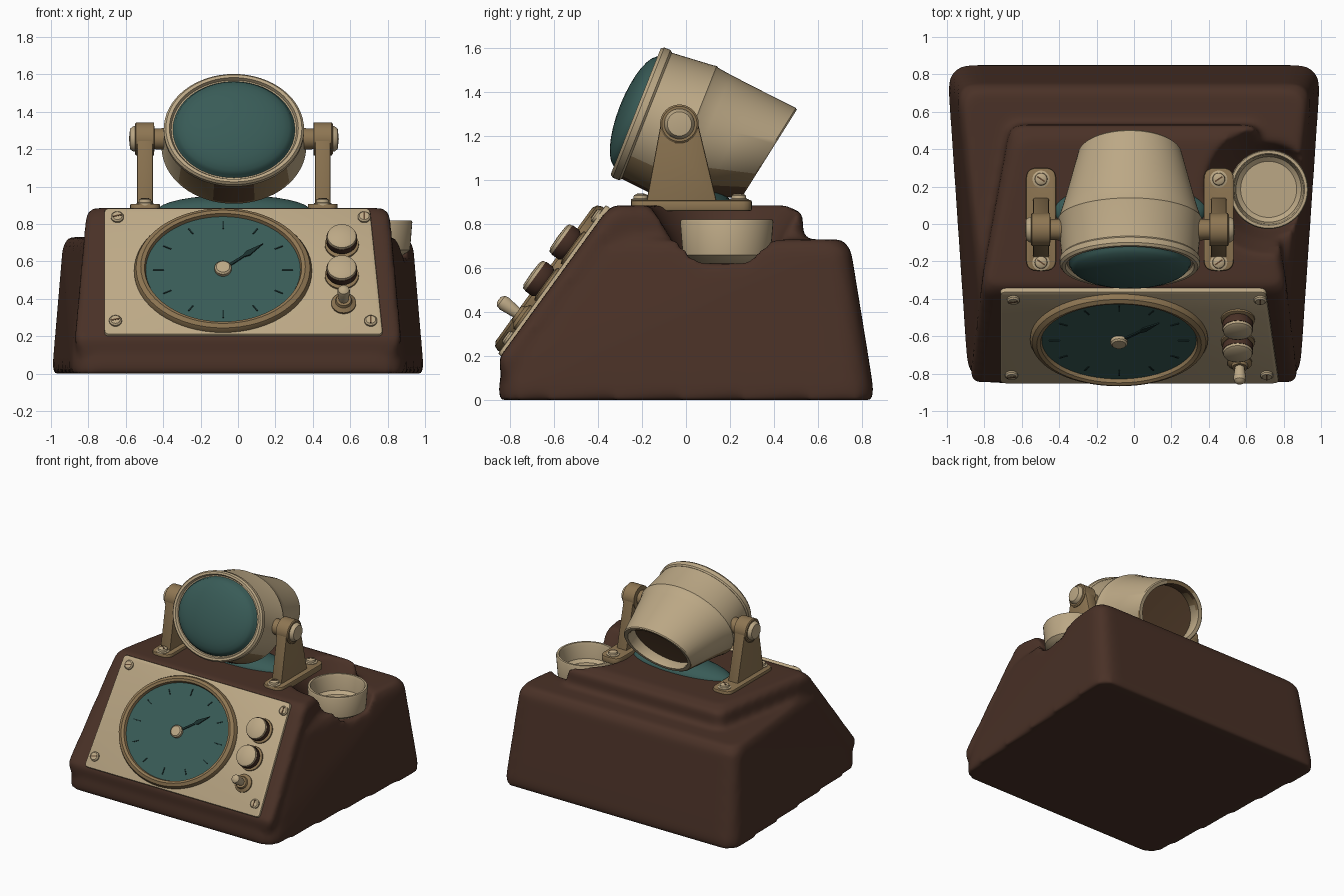
import bpy, bmesh, math
from mathutils import Vector, Matrix

if "Cube" in bpy.data.objects:
    bpy.data.objects.remove(bpy.data.objects["Cube"])


def material(name, rgb):
    m = bpy.data.materials.new(name)
    m.diffuse_color = (*rgb, 1)
    m.use_nodes = True
    m.node_tree.nodes["Principled BSDF"].inputs["Base Color"].default_value = m.diffuse_color
    return m


CREAM = material("cream", (0.50, 0.39, 0.235))
TAN = material("tan", (0.27, 0.18, 0.085))
UMBER = material("umber", (0.11, 0.06, 0.03))
BROWN = material("dark brown", (0.068, 0.031, 0.020))
TEAL = material("teal", (0.040, 0.105, 0.095))
INK = material("dark teal", (0.010, 0.028, 0.026))


def frame(o, x, y, z):
    m = Matrix((x, y, z)).transposed().to_4x4()
    m.translation = o
    return m


def finish(bm, name, M, mat, angle=35):
    bmesh.ops.transform(bm, matrix=M, verts=bm.verts)
    bmesh.ops.recalc_face_normals(bm, faces=bm.faces)
    for f in bm.faces:
        f.smooth = True
    for e in bm.edges:
        e.smooth = len(e.link_faces) == 2 and e.calc_face_angle(0) < math.radians(angle)
    me = bpy.data.meshes.new(name)
    bm.to_mesh(me)
    bm.free()
    me.materials.append(mat)
    ob = bpy.data.objects.new(name, me)
    bpy.context.collection.objects.link(ob)
    return ob


def lathe(name, prof, M, mat, segs=48, warp=None):
    """Spin (radius, height) points round local z; the ends sit on the axis."""
    bm = bmesh.new()
    rings = []
    for r, h in prof:
        n = 1 if r == 0 else segs
        rings.append([bm.verts.new((r * math.cos(a), r * math.sin(a), h))
                      for a in (2 * math.pi * i / segs for i in range(n))])
    for a, b in zip(rings, rings[1:]):
        for i in range(segs):
            j = (i + 1) % segs
            q = [a[i % len(a)], a[j % len(a)], b[j % len(b)], b[i % len(b)]]
            bm.faces.new(list(dict.fromkeys(q)))
    if warp:
        for v in bm.verts:
            warp(v.co)
    return finish(bm, name, M, mat)


def rounded(corners, r, n=5):
    out = []
    for i, c in enumerate(corners):
        c = Vector(c)
        a = Vector(corners[i - 1]) - c
        b = Vector(corners[(i + 1) % len(corners)]) - c
        p, q = c + a.normalized() * r, c + b.normalized() * r
        for k in range(n + 1):
            t = k / n
            out.append(p * (1 - t) ** 2 + c * 2 * t * (1 - t) + q * t * t)
    return out


def prism(name, pts, M, h0, h1, mat, bevel=0.0):
    bm = bmesh.new()
    f = bm.faces.new([bm.verts.new((p[0], p[1], h0)) for p in pts])
    ext = bmesh.ops.extrude_face_region(bm, geom=[f], use_keep_orig=True)["geom"]
    bmesh.ops.translate(bm, vec=(0, 0, h1 - h0), verts=[v for v in ext if isinstance(v, bmesh.types.BMVert)])
    bmesh.ops.recalc_face_normals(bm, faces=bm.faces)
    if bevel:
        es = [e for e in bm.edges if e.calc_face_angle(0) > 0.9]
        bmesh.ops.bevel(bm, geom=es, offset=bevel, segments=2, profile=0.5, affect='EDGES')
    return finish(bm, name, M, mat)


def box(name, M, sx, sy, h0, h1, mat):
    return prism(name, [(-sx, -sy), (sx, -sy), (sx, sy), (-sx, sy)], M, h0, h1, mat)


def hull(name, loops):
    """Convex hull of rounded loops (front half width, front y, back half width, back y, z, radius)."""
    bm = bmesh.new()
    for wf, yf, wb, yb, z, r in loops:
        for p in rounded([(-wf, yf), (wf, yf), (wb, yb), (-wb, yb)], r):
            bm.verts.new((p.x, p.y, z))
    res = bmesh.ops.convex_hull(bm, input=bm.verts)
    dead = {g for g in res["geom_interior"] + res["geom_unused"] if isinstance(g, bmesh.types.BMVert)}
    bmesh.ops.delete(bm, geom=list(dead), context='VERTS')
    return finish(bm, name, Matrix(), BROWN)


# Console body: low shell with back ledge, raised front block, cup hollow, softened
I = Matrix()
CUP = Matrix.Translation((0.72, 0.185, 0))
body = hull("console_body", [(.885, -.85, 1.0, .85, 0, .14), (.885, -.85, 1.0, .85, .06, .14),
                             (.87, -.83, .985, .83, .19, .14), (.82, -.47, .95, .75, .68, .12),
                             (.80, -.42, .92, .71, .73, .12)])
raised = hull("raised_block", [(.85, -.83, .70, .55, .02, .08), (.88, -.85, .70, .55, .19, .05),
                               (.825, -.37, .66, .53, .85, .07), (.79, -.33, .61, .45, .885, .07)])
hollow = lathe("cup_hollow", [(0, .62), (.20, .62), (.23, .68), (.27, .76), (.36, .90), (.36, 1.0), (0, 1.0)], CUP, BROWN)
for helper, op in ((raised, 'UNION'), (hollow, 'DIFFERENCE')):
    helper.hide_render = True
    b = body.modifiers.new(op, 'BOOLEAN')
    b.object, b.operation, b.solver = helper, op, 'EXACT'
rm = body.modifiers.new("remesh", 'REMESH')
rm.mode, rm.voxel_size, rm.use_smooth_shade = 'VOXEL', 0.02, True
sm = body.modifiers.new("soften", 'SMOOTH')
sm.factor, sm.iterations = 0.5, 8
baked = bpy.data.meshes.new_from_object(body.evaluated_get(bpy.context.evaluated_depsgraph_get()))
body.modifiers.clear()
body.data = baked
baked.materials.clear()
baked.materials.append(BROWN)
for p in baked.polygons:
    p.material_index = 0
    p.use_smooth = True
for helper in (raised, hollow):
    bpy.data.objects.remove(helper)

# Cup
lathe("cup", [(0, .62), (.14, .62), (.18, .645), (.20, .66), (.212, .81), (.207, .82), (.192, .82),
              (.185, .80), (.175, .70), (.15, .68), (0, .68)], CUP, CREAM)

# Sloped control panel
U, V, N = Vector((1, 0, 0)), Vector((0, .587, .81)), Vector((0, -.81, .587))
O = Vector((0, -.595, .535))


def on_panel(u, v, n=0):
    return frame(O + U * u + V * v + N * n, U, V, N)


prism("panel_plate", rounded([(-.715, -.415), (.775, -.415), (.705, .42), (-.715, .42)], .03),
      on_panel(0, 0), -.06, .02, CREAM, .008)
for u, v in ((-.645, .355), (.675, .355), (.71, -.33), (-.655, -.33)):
    lathe("panel_screw", [(0, .01), (.034, .01), (.034, .03), (.026, .038), (0, .04)], on_panel(u, v), CREAM, 20)
    box("panel_screw_slot", on_panel(u, v) @ Matrix.Rotation(.9 + u, 4, 'Z'), .024, .004, .036, .0415, UMBER)

# Oval gauge with ticks and needle
G = on_panel(-.08, 0) @ Matrix.Diagonal((1, .85, 1, 1))
lathe("gauge_bezel", [(0, .0), (.475, .0), (.475, .03), (.465, .05), (.44, .062), (.42, .055), (.412, .03), (0, .03)], G, TAN, 64)
lathe("gauge_face", [(0, .02), (.414, .02), (.414, .034), (0, .036)], G, TEAL, 64)
for i in range(12):
    a = 2 * math.pi * i / 12
    T = G @ Matrix.Rotation(a, 4, 'Z') @ Matrix.Translation((.345, 0, 0))
    box("gauge_tick", T, .03 if i % 3 == 0 else .024, .004, .034, .039, INK)
R = on_panel(-.08, 0) @ Matrix.Rotation(math.radians(38), 4, 'Z')
prism("gauge_needle", [(0, -.008), (.14, -.006), (.17, -.016), (.27, 0), (.17, .016), (.14, .006), (0, .008)], R, .037, .045, INK)
lathe("gauge_hub", [(0, .03), (.045, .03), (.045, .055), (.036, .064), (0, .066)], on_panel(-.08, 0), CREAM, 24)

# Knobs and toggle switch
for v in (.175, -.03):
    K = on_panel(.555, v)
    lathe("knob_collar", [(0, .01), (.092, .01), (.09, .03), (.075, .035), (0, .035)], K, TAN, 32)
    lathe("knob_skirt", [(0, .03), (.068, .03), (.082, .05), (.082, .088), (0, .088)], K, BROWN, 32)
    lathe("knob_cap", [(0, .086), (.080, .086), (.077, .102), (.062, .11), (0, .113)], K, CREAM, 32)
lathe("toggle_nut", [(0, .01), (.066, .01), (.066, .03), (.045, .045), (.04, .06), (0, .06)], on_panel(.565, -.215), TAN, 24)
D = Vector((0, -.80, .60))
lathe("toggle_lever", [(0, 0), (.022, 0), (.034, .10), (.030, .118), (.016, .13), (0, .132)],
      frame(O + U * .565 + V * -.215 + N * .03, U, U.cross(D) * -1, D), CREAM, 20)

# Teal dome below the lamp
CX = -.022
lathe("under_lamp_dome", [(0, -.1)] + [(math.cos(k * math.pi / 16), math.sin(k * math.pi / 16)) for k in range(8)] + [(0, 1)],
      Matrix.Translation((CX, .07, .87)) @ Matrix.Diagonal((.41, .15, .085, 1)), TEAL)

# Lamp housing: tilted, slightly oval, tail bent upward
L = frame(Vector((CX, -.225, 1.31)), Vector((1.18, 0, 0)), Vector((0, .369, .93)), Vector((0, .93, -.369)))


def bend(c):
    k = max(0, (c.z - .27) / .36)
    c.y += .05 * k
    c.z += .19 * c.y * k


lamp = lathe("lamp_housing", [(0, .04), (.29, .04), (.308, .045), (.325, .25), (.328, .262), (.322, .272), (.305, .33),
                              (.275, .45), (.235, .615), (.228, .622), (.205, .62), (.20, .60), (.21, .53), (0, .52)],
             L, CREAM, 64, bend)
for m in (TAN, UMBER):
    lamp.data.materials.append(m)
for p in lamp.data.polygons:
    inward = (Vector(p.center) - L.translation).dot(Vector((0, .93, -.369))) > .4 and p.normal.y > .5
    p.material_index = 2 if p.normal.z < -.86 else 1 if p.normal.z < -.6 else 0
    if inward and p.area > .001 and len(p.vertices) == 3:
        p.material_index = 2
lathe("lamp_rim", [(0, .05), (.31, .05), (.318, .04), (.318, .01), (.308, -.004), (.292, -.004), (.284, .015), (0, .02)],
      L, CREAM, 64)
lathe("lamp_lens", [(0, .022), (.283, .022)] +
      [(.272 * math.cos(k * math.pi / 16), .01 - .09 * math.sin(k * math.pi / 16)) for k in range(8)] + [(0, -.08)],
      L, TEAL, 64)

# Brackets, feet, pivots and foot screws on both sides
arc = [(-.03 + .085 * math.cos(a), 1.255 + .085 * math.sin(a)) for a in (math.pi * k / 12 for k in range(13))]
for s in (-1, 1):
    x = CX + s * .475
    S = frame(Vector((x, 0, 0)), Vector((0, 1, 0)), Vector((0, 0, 1)), Vector((1, 0, 0)))
    prism("bracket_arm", [(-.18, .90), (.14, .90)] + arc, S, -.042, .042, TAN, .008)
    prism("bracket_foot", rounded([(x - .08, -.25), (x + .08, -.25), (x + .08, .30), (x - .08, .30)], .06),
          I, .86, .908, TAN, .008)
    for y in (-.205, .24):
        F = Matrix.Translation((x, y, .90))
        lathe("foot_screw", [(0, 0), (.046, 0), (.046, .012), (.034, .016), (.032, .03), (.022, .036), (0, .038)], F, CREAM, 20)
        box("foot_screw_slot", F @ Matrix.Rotation(.6 * s, 4, 'Z'), .024, .004, .034, .0395, UMBER)
    P = frame(Vector((x, -.03, 1.255)), Vector((0, 1, 0)), Vector((0, 0, 1)), Vector((s, 0, 0)))
    lathe("pivot_axle", [(0, -.15), (.06, -.15), (.055, -.05), (.088, -.048), (.088, .048), (.08, .054), (0, .054)], P, TAN, 32)
    lathe("pivot_cap", [(0, .04), (.07, .04), (.068, .062), (.055, .08), (0, .086)], P, CREAM, 32)
